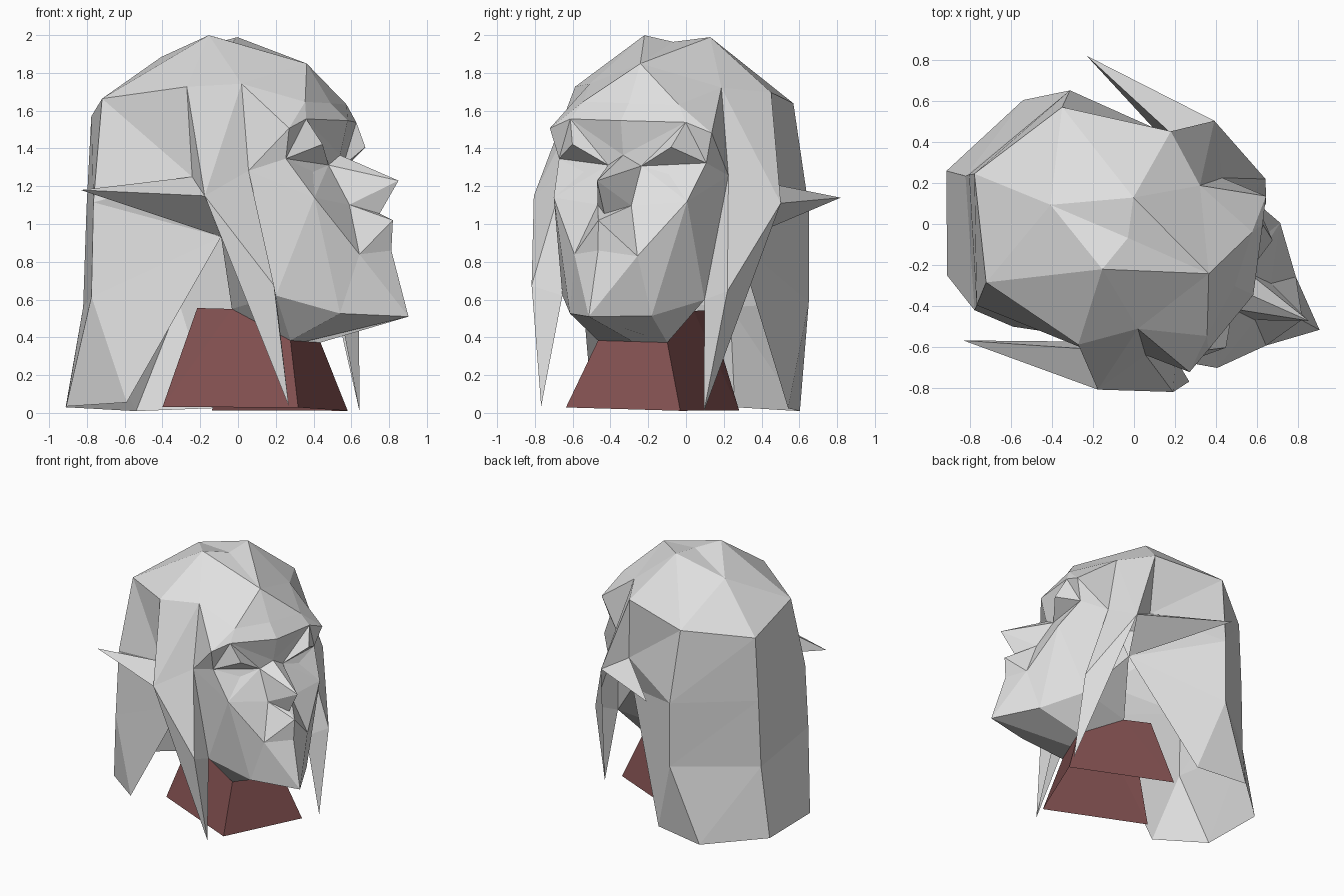
import bpy, bmesh, math
from mathutils import Matrix

if "Cube" in bpy.data.objects:
    bpy.data.objects.remove(bpy.data.objects["Cube"])


def material(name, rgb):
    m = bpy.data.materials.new(name)
    m.diffuse_color = (*rgb, 1)
    m.use_nodes = True
    m.node_tree.nodes["Principled BSDF"].inputs["Base Color"].default_value = m.diffuse_color
    return m


GREY = material("pale grey", (0.74, 0.74, 0.74))
RED = material("dull red", (0.22, 0.08, 0.08))

# The head is drawn facing +x, then turned and tipped slightly
POSE = (Matrix.Rotation(math.radians(-23.45), 4, 'Z')
        @ Matrix.Translation((0, -0.127, 0))
        @ Matrix.Rotation(-0.027, 4, 'X'))

# Points of the left half: forward, sideways, up
P = {}
# crown and hairline
P.update(
    crown=(0.0, 0, 1.965), crown_back=(-.41, 0, 1.885), crown_front=(.43, 0, 1.85),
    crown_side=(-.054, .19, 1.995), temple=(-.015, .566, 1.712),
    hairline=(.22, .38, 1.733), rear_top=(-.547, .465, 1.652))
# back hair
P.update(
    back1=(-.81, 0, 1.57), back2=(-.832, 0, 1.08), back3=(-.845, 0, .56),
    back4=(-.94, 0, .03), rear2=(-.545, .57, 1.1), rear3=(-.545, .583, .6),
    rear4=(-.735, .465, .022), side4=(-.342, .567, .04))
# front lock and ear
P.update(
    lock_side=(.305, .47, 1.27), lock_mid=(.5, .565, .66), lock_tip=(.552, .47, .022),
    ear_top=(.019, .56, 1.235), ear_front=(.159, .713, 1.13),
    ear_low=(.146, .46, .92), ear_tip=(-.537, .755, 1.16))
# brow and eye
P.update(
    brow_mid=(.57, 0, 1.64), brow_low=(.67, 0, 1.548), brow=(.543, .276, 1.64),
    ridge=(.575, .333, 1.548), brow_end=(.535, .467, 1.495),
    eye_in=(.604, .096, 1.31), eye_out=(.5, .425, 1.335),
    eye_top=(.65, .285, 1.415), eye_low=(.58, .245, 1.27))
# nose, mouth and jaw
P.update(
    bridge=(.628, 0, 1.365), nose_tip=(.967, 0, 1.23), nostril=(.727, .097, 1.1),
    septum=(.86, 0, 1.055), lip=(.937, 0, 1.02), lip_low=(.93, 0, .86),
    mouth=(.825, .182, .835), cheek=(.65, .385, 1.13), chin=(1.033, 0, .51),
    jaw=(.74, .236, .52), jaw_back=(.445, .41, .61),
    throat=(.44, .2, .378), throat_c=(.44, 0, .378), under=(.1, .2, .545),
    under_c=(.1, 0, .545))
# neck
P.update(
    n_front=(.545, .33, .02), n_back=(-.238, .33, .022), n_front_c=(.545, 0, .02),
    n_top=(-.1, .2, .55))


def build(name, mat, faces):
    """Make both halves of a part; each face is a line of point names."""
    bm = bmesh.new()
    for side in (1, -1):
        made = {}
        for line in faces:
            names = line.split()
            for n in names:
                if n not in made:
                    u, v, z = P[n]
                    made[n] = bm.verts.new((u, v * side, z))
            bm.faces.new([made[n] for n in names[::side]])
    bmesh.ops.remove_doubles(bm, verts=bm.verts, dist=0.0005)
    bmesh.ops.recalc_face_normals(bm, faces=bm.faces)
    bm.transform(POSE)
    me = bpy.data.meshes.new(name)
    bm.to_mesh(me)
    bm.free()
    me.materials.append(mat)
    bpy.context.collection.objects.link(bpy.data.objects.new(name, me))


# Cap and long back hair, open underneath
cap = [
    "crown crown_side crown_back", "crown_back crown_side rear_top",
    "crown crown_front crown_side", "crown_side temple rear_top",
    "crown_side hairline temple", "crown_side crown_front hairline",
    "crown_back rear_top back1"]
back = [
    "back1 rear_top rear2", "back1 rear2 back2",
    "rear_top temple ear_top", "rear_top ear_top rear2",
    "rear2 ear_top ear_low", "rear2 ear_low rear3",
    "rear3 ear_low side4", "rear3 side4 rear4",
    "back2 rear2 rear3", "back2 rear3 back3",
    "back3 rear3 rear4", "back3 rear4 back4"]
build("hair", GREY, cap + back)

# Pointed strands in front of the ears
build("front_locks", GREY, [
    "temple hairline ear_front", "hairline lock_side ear_front",
    "temple ear_front ear_top", "ear_front lock_side lock_mid",
    "ear_front lock_mid lock_tip",
    "lock_side jaw_back lock_mid", "lock_mid jaw_back lock_tip"])

build("ears", GREY, [
    "ear_top ear_front ear_tip", "ear_front ear_low ear_tip",
    "ear_low ear_top ear_tip"])

# Forehead, eyes, nose, mouth and jaw
forehead = [
    "crown_front brow hairline", "crown_front brow_mid brow",
    "hairline brow brow_end", "hairline brow_end lock_side",
    "brow ridge brow_end", "brow brow_mid brow_low ridge"]
eyes = [
    "ridge brow_low bridge", "ridge bridge eye_in",
    "ridge eye_in eye_top", "ridge eye_top eye_out",
    "ridge eye_out brow_end", "eye_top eye_in eye_out",
    "eye_in eye_low eye_out", "brow_end eye_out lock_side"]
cheeks = [
    "eye_out cheek lock_side", "eye_out eye_low cheek",
    "eye_low eye_in cheek", "eye_in nostril cheek",
    "nostril mouth cheek", "mouth jaw cheek",
    "cheek jaw jaw_back", "cheek jaw_back lock_side"]
nose_mouth = [
    "bridge nose_tip eye_in", "eye_in nose_tip nostril",
    "nostril nose_tip septum", "nostril septum lip",
    "nostril lip mouth", "lip lip_low mouth",
    "lip_low chin mouth", "mouth chin jaw"]
jaw_under = [
    "chin throat_c throat jaw", "jaw throat jaw_back",
    "jaw_back throat under", "throat throat_c under_c under",
    "jaw_back under ear_low", "lock_side jaw_back ear_low"]
build("face", GREY, forehead + eyes + cheeks + nose_mouth + jaw_under)

# Open neck: front and sides
build("neck", RED, [
    "n_front n_front_c throat_c throat", "n_front throat under n_back",
    "under n_top n_back"])
